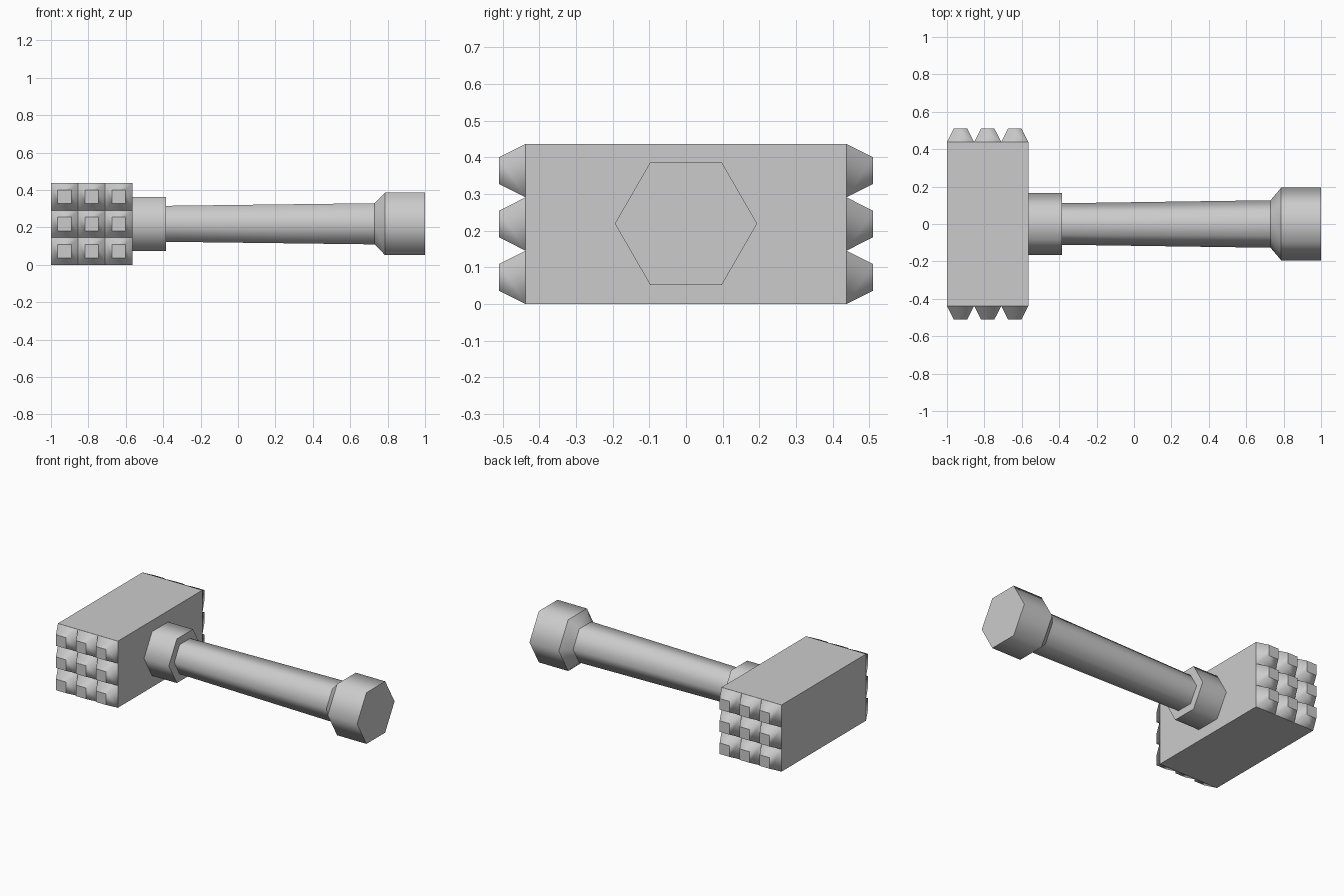
import bpy, bmesh
from math import cos, sin, tau, pi, sqrt
from mathutils import Vector

if "Cube" in bpy.data.objects:
    bpy.data.objects.remove(bpy.data.objects["Cube"])

HEAD_X0, HEAD_X1 = -1.0, -0.565
HEAD_Y, HEAD_H = 0.438, 0.437
AXIS_Z = 0.2195


def finish(name, bm):
    bmesh.ops.recalc_face_normals(bm, faces=bm.faces)
    mesh = bpy.data.meshes.new(name)
    bm.to_mesh(mesh)
    bm.free()
    obj = bpy.data.objects.new(name, mesh)
    bpy.context.collection.objects.link(obj)
    return obj


def loft(bm, sides, rings, origin, axis, u, v, turn=0.0):
    """Closed prism through (distance, radius) rings: smooth sides, sharp rims."""
    origin, axis, u, v = map(Vector, (origin, axis, u, v))
    loops = []
    for d, r in rings:
        angles = [turn + tau * i / sides for i in range(sides)]
        loops.append([bm.verts.new(origin + axis * d + u * r * cos(a) + v * r * sin(a))
                      for a in angles])
    for a, b in zip(loops, loops[1:]):
        for i in range(sides):
            j = (i + 1) % sides
            bm.faces.new((a[i], a[j], b[j], b[i])).smooth = True
    bm.faces.new(loops[0])
    bm.faces.new(loops[-1])
    for ring in loops:
        for i in range(sides):
            bm.edges.get((ring[i], ring[(i + 1) % sides])).smooth = False


# Rectangular head block
bm = bmesh.new()
bmesh.ops.create_cube(bm, size=1)
bmesh.ops.scale(bm, vec=(HEAD_X1 - HEAD_X0, 2 * HEAD_Y, HEAD_H), verts=bm.verts)
bmesh.ops.translate(bm, vec=((HEAD_X0 + HEAD_X1) / 2, 0, HEAD_H / 2), verts=bm.verts)
finish("head_block", bm)

# Three by three truncated pyramid studs, mirrored to the other striking face
bm = bmesh.new()
sx, sz = (HEAD_X1 - HEAD_X0) / 3, HEAD_H / 3
for i in range(3):
    for k in range(3):
        centre = (HEAD_X0 + sx * (i + 0.5), -HEAD_Y, sz * (k + 0.5))
        loft(bm, 4, [(0, sx / sqrt(2)), (0.072, sx / sqrt(8))], centre,
             (0, -1, 0), (1, 0, 0), (0, 0, 1), pi / 4)
studs = finish("head_studs", bm)
mirror = studs.modifiers.new("mirror", 'MIRROR')
mirror.use_axis = (False, True, False)
mirror.use_mirror_merge = False

# Six-sided handle parts along x: (x, radius)
handle = {
    "collar": [(HEAD_X1, 0.167), (-0.385, 0.167)],
    "handle_shaft": [(-0.385, 0.111), (0.73, 0.127)],
    "handle_end": [(0.73, 0.127), (0.787, 0.194), (1.0, 0.194)],
}
for name, rings in handle.items():
    bm = bmesh.new()
    loft(bm, 6, rings, (0, 0, AXIS_Z), (1, 0, 0), (0, 1, 0), (0, 0, 1))
    finish(name, bm)
